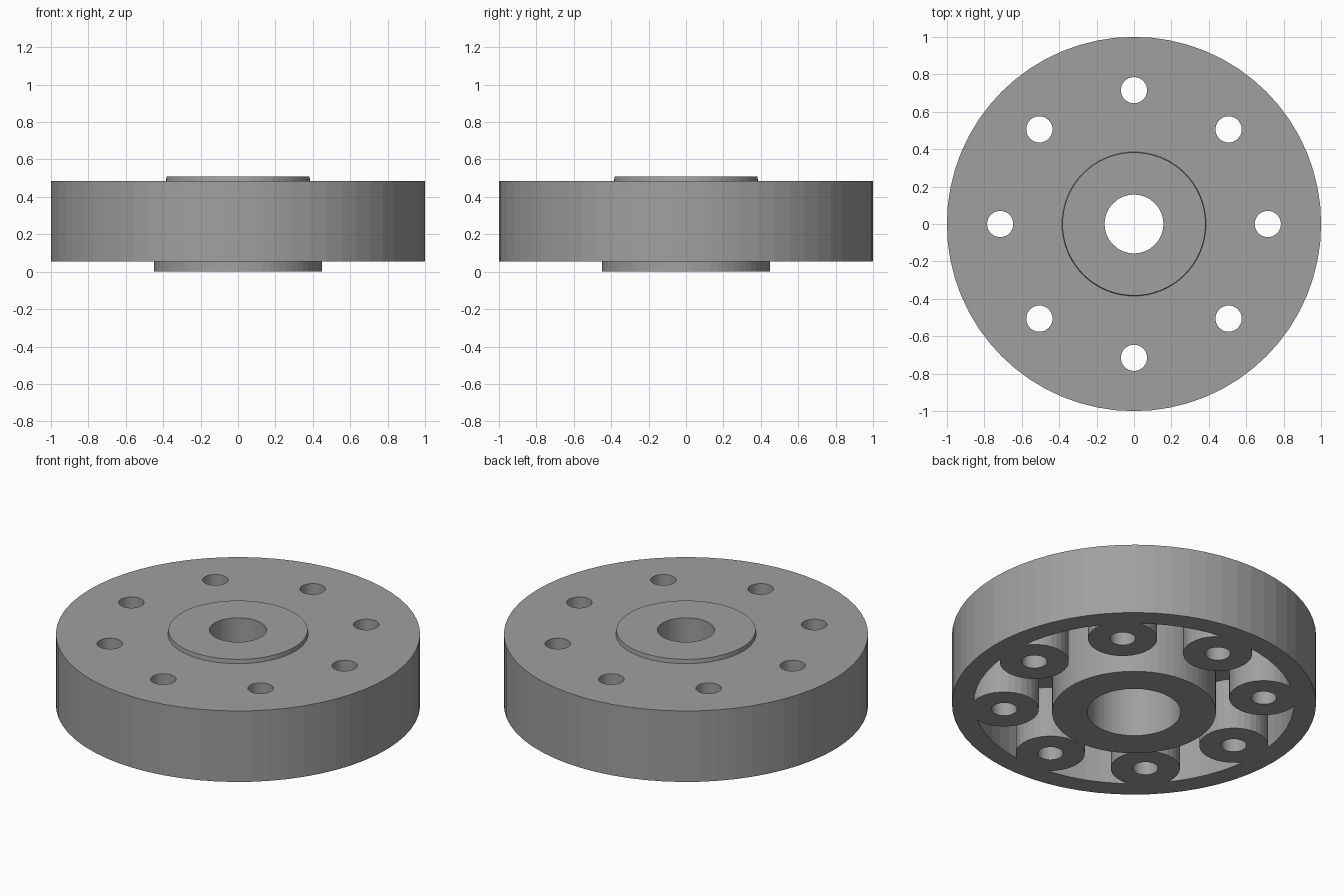
import bpy, bmesh
from math import cos, sin, pi
from mathutils import Matrix

default = bpy.data.objects.get("Cube")
if default:
    bpy.data.objects.remove(default, do_unlink=True)

steel = bpy.data.materials.new("grey_steel")
grey = (0.35, 0.35, 0.35, 1)
steel.diffuse_color = grey
steel.use_nodes = True
steel.node_tree.nodes["Principled BSDF"].inputs["Base Color"].default_value = grey

# Main heights and bolt layout
RIM_Z, CAVITY_Z, FACE_Z, TOP_Z = 0.055, 0.365, 0.485, 0.51
BOLTS, BOLT_CIRCLE = 8, 0.715


def finish(name, bm):
    bmesh.ops.recalc_face_normals(bm, faces=bm.faces)
    mesh = bpy.data.meshes.new(name)
    bm.to_mesh(mesh)
    bm.free()
    mesh.materials.append(steel)
    obj = bpy.data.objects.new(name, mesh)
    bpy.context.collection.objects.link(obj)
    return obj


def lathe(name, profile, sides=64):
    """Revolve a closed (radius, height) outline around z."""
    bm = bmesh.new()
    rings = [[bm.verts.new((r * cos(2 * pi * i / sides), r * sin(2 * pi * i / sides), z))
              for i in range(sides)] for r, z in profile]
    for a, b in zip(rings, rings[1:] + rings[:1]):
        for i in range(sides):
            j = (i + 1) % sides
            bm.faces.new((a[i], a[j], b[j], b[i]))
    return finish(name, bm)


def bolt_cylinders(name, radius, low, high):
    """One upright cylinder at each bolt position."""
    bm = bmesh.new()
    for k in range(BOLTS):
        angle = 2 * pi * k / BOLTS
        place = Matrix.Translation((BOLT_CIRCLE * cos(angle), BOLT_CIRCLE * sin(angle),
                                    (low + high) / 2))
        bmesh.ops.create_cone(bm, cap_ends=True, segments=32, radius1=radius,
                              radius2=radius, depth=high - low, matrix=place)
    return finish(name, bm)


def combine(target, other, operation):
    mod = target.modifiers.new(operation.lower(), 'BOOLEAN')
    mod.operation, mod.solver, mod.object = operation, 'EXACT', other
    bpy.context.view_layer.objects.active = target
    bpy.ops.object.modifier_apply(modifier=mod.name)
    bpy.data.objects.remove(other, do_unlink=True)


# Rim, web, raised top disc, stepped bore and hub as one outline
wheel = lathe("flanged_wheel", [
    (1, RIM_Z), (1, FACE_Z),
    (0.385, FACE_Z), (0.382, TOP_Z),
    (0.157, TOP_Z), (0.157, 0.33), (0.257, 0.33), (0.257, 0),
    (0.45, 0), (0.45, CAVITY_Z),
    (0.88, CAVITY_Z), (0.88, RIM_Z)])

# Bolt bosses on the underside, then the through holes
combine(wheel, bolt_cylinders("bolt_bosses", 0.19, RIM_Z, 0.42), 'UNION')
combine(wheel, bolt_cylinders("bolt_holes", 0.07, -0.1, 0.7), 'DIFFERENCE')
